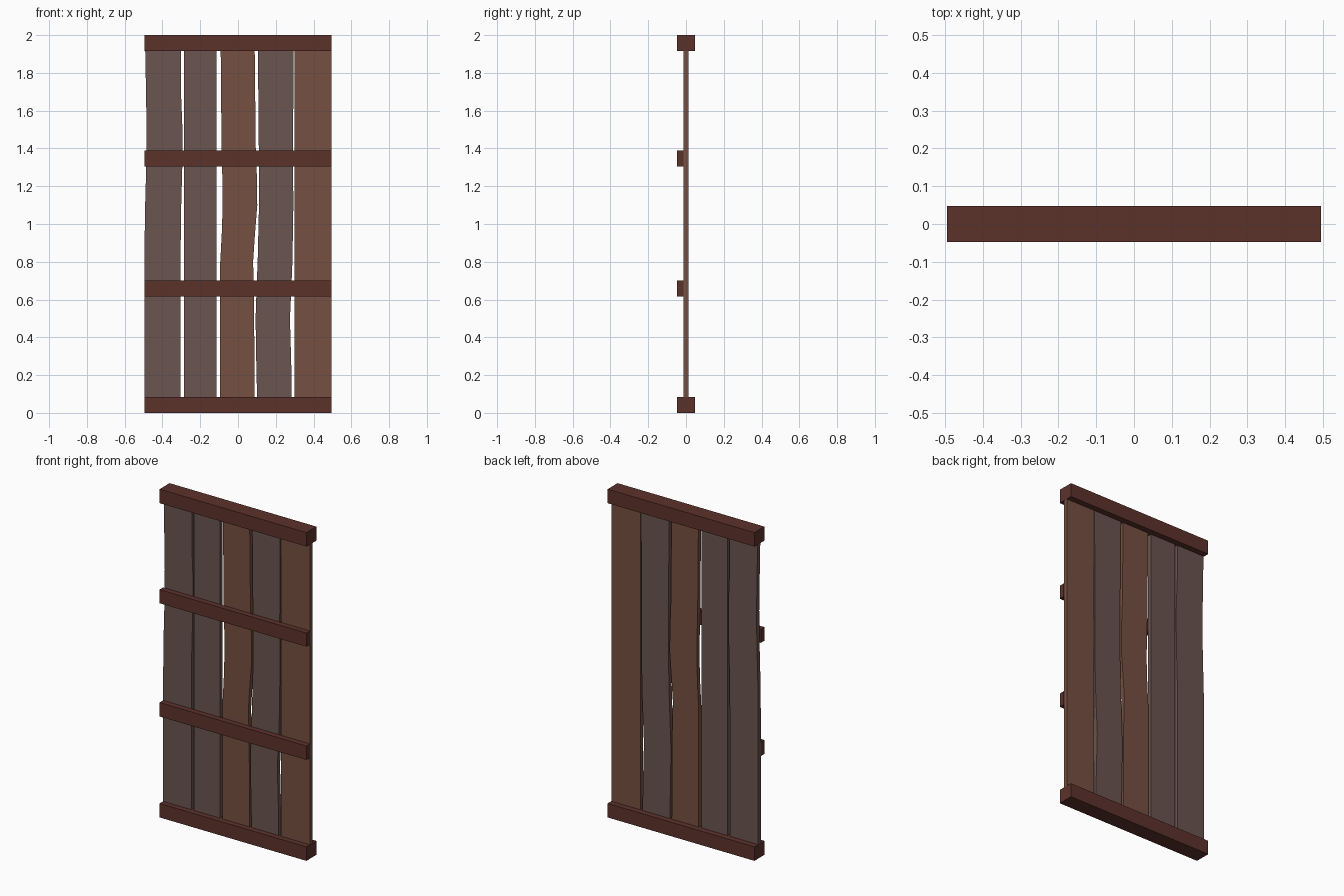
import bpy, bmesh

if "Cube" in bpy.data.objects:
    bpy.data.objects.remove(bpy.data.objects["Cube"])

def material(name, rgb):
    m = bpy.data.materials.new(name)
    m.diffuse_color = (*rgb, 1)
    m.use_nodes = True
    m.node_tree.nodes["Principled BSDF"].inputs["Base Color"].default_value = m.diffuse_color
    return m

RAIL = material("dark_red_wood", (0.107, 0.032, 0.024))
GREY = material("grey_wood", (0.147, 0.089, 0.080))
BROWN = material("brown_wood", (0.181, 0.080, 0.053))

def add_object(name, bm, mat):
    bmesh.ops.recalc_face_normals(bm, faces=bm.faces)
    me = bpy.data.meshes.new(name)
    bm.to_mesh(me)
    bm.free()
    me.materials.append(mat)
    ob = bpy.data.objects.new(name, me)
    bpy.context.collection.objects.link(ob)

def loft(name, sections, y0, y1, mat):
    """Board through (z, left x, right x) sections, from y0 to y1."""
    bm = bmesh.new()
    rings = [[bm.verts.new(p) for p in ((l, y0, z), (r, y0, z), (r, y1, z), (l, y1, z))]
             for z, l, r in sections]
    for a, b in zip(rings, rings[1:]):
        for i in range(4):
            j = (i + 1) % 4
            bm.faces.new((a[i], a[j], b[j], b[i]))
    bm.faces.new(rings[0])
    bm.faces.new(rings[-1])
    add_object(name, bm, mat)

# Thick end rails, and thin battens on the front only
W = 0.495
for name, z0, z1, back in (("bottom_rail", 0, 0.085, 0.048), ("lower_batten", 0.615, 0.70, -0.014),
                           ("upper_batten", 1.305, 1.388, -0.014), ("top_rail", 1.915, 2.0, 0.048)):
    loft(name, [(z0, -W, W), (z1, -W, W)], -0.048, back, RAIL)

# Warped upright planks
planks = [
    (GREY, [(0.04, -0.495, -0.304), (0.8, -0.495, -0.304), (1.05, -0.493, -0.302),
            (1.3, -0.486, -0.295), (1.5, -0.484, -0.294), (1.7, -0.487, -0.302), (1.96, -0.492, -0.302)]),
    (GREY, [(0.04, -0.287, -0.113), (1.96, -0.287, -0.113)]),
    (BROWN, [(0.04, -0.094, 0.088), (0.6, -0.094, 0.085), (0.8, -0.094, 0.080), (0.95, -0.086, 0.090),
             (1.1, -0.081, 0.102), (1.25, -0.083, 0.100), (1.4, -0.087, 0.094), (1.96, -0.092, 0.088)]),
    (GREY, [(0.04, 0.102, 0.285), (0.25, 0.097, 0.282), (0.5, 0.093, 0.275), (0.65, 0.098, 0.282),
            (0.8, 0.104, 0.288), (1.1, 0.111, 0.293), (1.4, 0.110, 0.291), (1.96, 0.105, 0.295)]),
    (BROWN, [(0.04, 0.300, 0.494), (1.96, 0.300, 0.494)]),
]
for i, (mat, sections) in enumerate(planks, 1):
    loft(f"plank_{i}", sections, -0.014, 0.012, mat)
